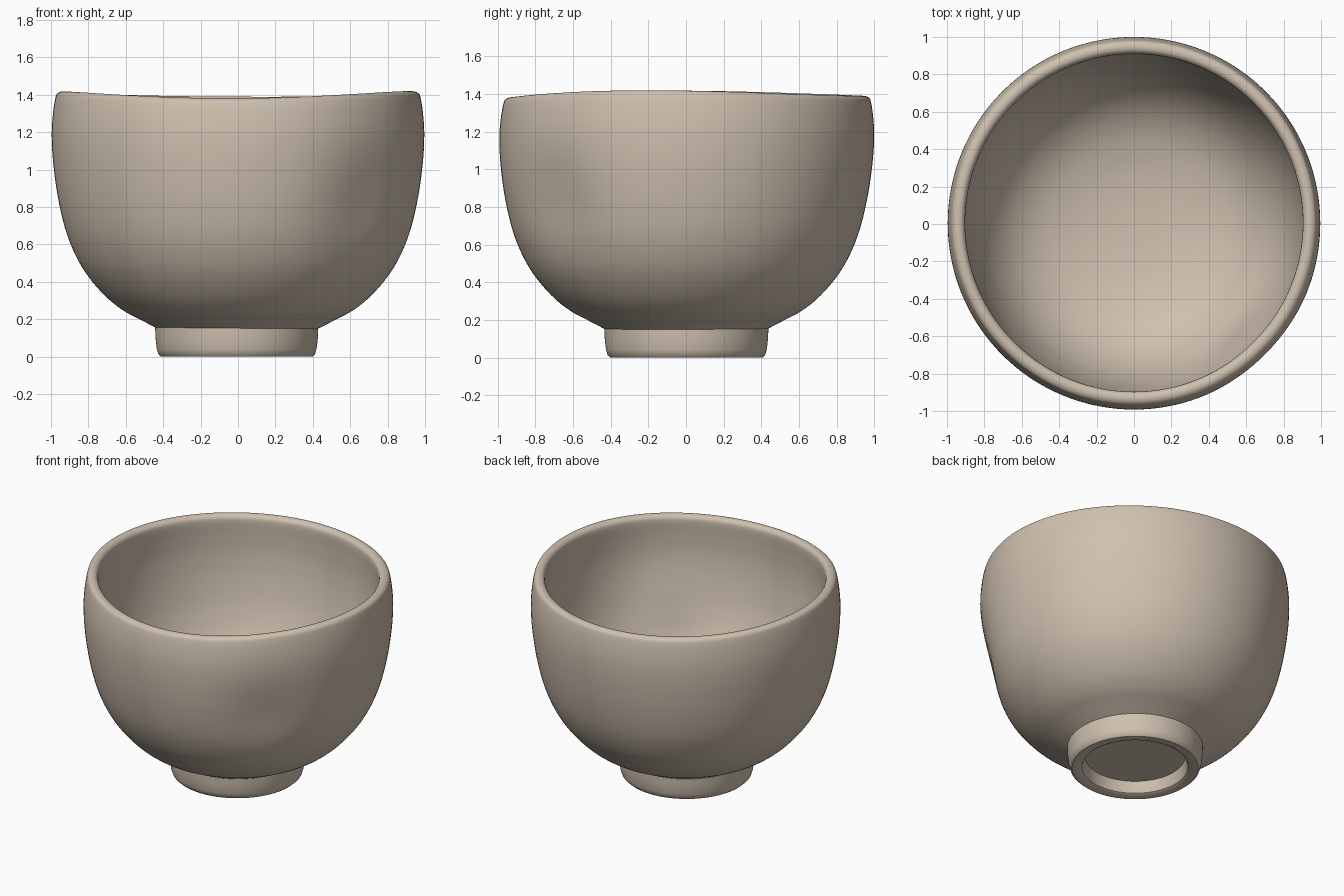
import bpy, bmesh, math
from mathutils import Vector

if "Cube" in bpy.data.objects:
    bpy.data.objects.remove(bpy.data.objects["Cube"])

SEG = 144


def spline(pts, steps=5):
    """Catmull-Rom smoothing of an (r, z) profile."""
    p = [Vector(q) for q in pts]
    p = [2 * p[0] - p[1]] + p + [2 * p[-1] - p[-2]]
    out = []
    for i in range(1, len(p) - 2):
        a, b, c, d = p[i - 1:i + 3]
        for k in range(steps):
            t = k / steps
            out.append(0.5 * (2 * b + (c - a) * t + (2 * a - 5 * b + 4 * c - d) * t * t
                              + (3 * b - a - 3 * c + d) * t ** 3))
    return out + [p[-2]]


def lathe(name, profile, deform, mat):
    """Revolve a profile around z, passing every point through deform."""
    bm = bmesh.new()
    rings = []
    for r, z in profile:
        if r < 1e-4:
            rings.append([bm.verts.new((0, 0, z))] * SEG)
        else:
            rings.append([bm.verts.new(deform(r, z, 2 * math.pi * i / SEG)) for i in range(SEG)])
    for lo, hi in zip(rings, rings[1:]):
        for i in range(SEG):
            j = (i + 1) % SEG
            loop = list(dict.fromkeys([lo[i], lo[j], hi[j], hi[i]]))
            bm.faces.new(loop)
    bmesh.ops.recalc_face_normals(bm, faces=bm.faces)
    me = bpy.data.meshes.new(name)
    bm.to_mesh(me)
    bm.free()
    ob = bpy.data.objects.new(name, me)
    bpy.context.collection.objects.link(ob)
    me.materials.append(mat)
    bpy.ops.object.select_all(action='DESELECT')
    bpy.context.view_layer.objects.active = ob
    ob.select_set(True)
    bpy.ops.object.shade_smooth_by_angle(angle=math.radians(40))
    return ob


def hand_formed(r, z, a):
    # wavy lip, growing toward the top
    up = max(0.0, (z - 0.5) / 0.9) ** 2
    dz = up * (0.016 * math.cos(2 * a + 0.15) - 0.004 * math.sin(3 * a))
    # thumb dent on the front right
    da = (a + math.radians(45) + math.pi) % (2 * math.pi) - math.pi
    dent = 0.035 * math.exp(-(da / 0.28) ** 2 - ((z - 0.8) / 0.28) ** 2)
    if r < 0.6:
        dent = 0
    r -= dent
    return (r * math.cos(a), r * math.sin(a) + 0.007 * up, z + dz)


def foot_shape(r, z, a):
    return (r * math.cos(a) - 0.007, r * math.sin(a) + 0.002, z)


clay = bpy.data.materials.new("clay")
clay.diffuse_color = (0.62, 0.53, 0.43, 1)
clay.use_nodes = True
clay.node_tree.nodes["Principled BSDF"].inputs["Base Color"].default_value = clay.diffuse_color

# Bowl wall: outside, rounded lip, inside
outer = [(0.42, 0.145), (0.52, 0.197), (0.61, 0.245), (0.70, 0.315), (0.79, 0.415), (0.86, 0.525),
         (0.92, 0.67), (0.963, 0.85), (0.988, 1.03), (0.996, 1.18), (0.989, 1.29),
         (0.976, 1.37), (0.963, 1.394), (0.938, 1.402), (0.914, 1.392), (0.903, 1.36),
         (0.908, 1.25), (0.908, 1.12), (0.89, 0.95), (0.85, 0.76), (0.78, 0.58),
         (0.67, 0.43), (0.52, 0.325), (0.33, 0.265), (0.15, 0.242), (0, 0.238)]
lathe("bowl", spline(outer), hand_formed, clay)

# Foot ring with a shallow recess underneath
foot = [(0.42, 0.165), (0.436, 0.155), (0.434, 0.10), (0.427, 0.04), (0.418, 0.012), (0.405, 0.0),
        (0.355, 0.0), (0.341, 0.008), (0.333, 0.03), (0.322, 0.085), (0, 0.09)]
lathe("foot_ring", foot, foot_shape, clay)
